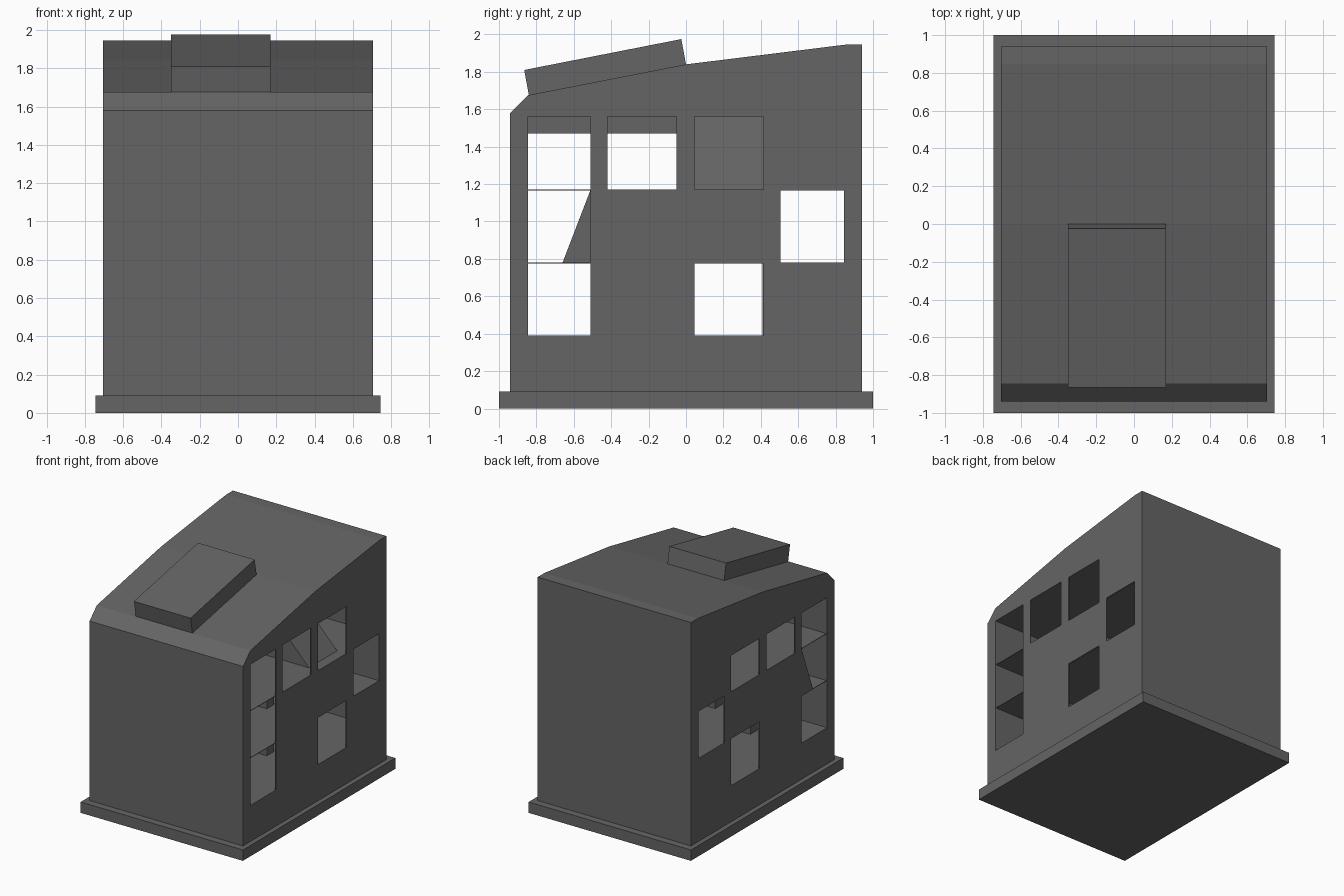
import bpy, bmesh

if "Cube" in bpy.data.objects:
    bpy.data.objects.remove(bpy.data.objects["Cube"])

grey = bpy.data.materials.new("dark_grey")
grey.diffuse_color = (0.13, 0.13, 0.13, 1)
grey.use_nodes = True
grey.node_tree.nodes["Principled BSDF"].inputs["Base Color"].default_value = grey.diffuse_color


def prism(name, profile, x0, x1):
    """Extrude a (y, z) profile along x."""
    bm = bmesh.new()
    face = bm.faces.new([bm.verts.new((x0, y, z)) for y, z in profile])
    ext = bmesh.ops.extrude_face_region(bm, geom=[face])
    moved = [v for v in ext["geom"] if isinstance(v, bmesh.types.BMVert)]
    bmesh.ops.translate(bm, verts=moved, vec=(x1 - x0, 0, 0))
    bmesh.ops.recalc_face_normals(bm, faces=bm.faces)
    mesh = bpy.data.meshes.new(name)
    bm.to_mesh(mesh)
    bm.free()
    mesh.materials.append(grey)
    obj = bpy.data.objects.new(name, mesh)
    bpy.context.collection.objects.link(obj)
    return obj


def rect(y0, y1, z0, z1):
    return [(y0, z0), (y1, z0), (y1, z1), (y0, z1)]


def cut(target, profile, x0, x1):
    """Subtract a prism from the target and discard the cutter."""
    cutter = prism("cutter", profile, x0, x1)
    mod = target.modifiers.new("cut", 'BOOLEAN')
    mod.operation, mod.solver, mod.object = 'DIFFERENCE', 'EXACT', cutter
    bpy.context.view_layer.update()
    graph = bpy.context.evaluated_depsgraph_get()
    result = bpy.data.meshes.new_from_object(target.evaluated_get(graph))
    target.modifiers.clear()
    target.data = result
    bpy.data.objects.remove(cutter)


# Plinth
prism("plinth", rect(-1, 1, 0, 0.09), -0.745, 0.745)

# Building body with sloping roof and chamfered front eave
body = prism("body", [(-0.94, 0.09), (0.94, 0.09), (0.94, 1.945), (0.85, 1.945),
                      (0, 1.84), (-0.845, 1.675), (-0.94, 1.58)], -0.705, 0.705)

# Hollow interior behind thin side walls
IN = 0.698
cut(body, rect(-0.845, 0.845, 0.39, 1.56), -IN, IN)

# Window openings: right wall, then left wall with lower heads
for x0, x1, top in ((0.65, 0.8, 1.56), (-0.8, -0.65, 1.47)):
    for hole in (rect(-0.42, -0.05, 1.17, top), rect(0.045, 0.415, 1.17, top),
                 rect(0.505, 0.845, 0.78, 1.17), rect(0.045, 0.415, 0.39, 0.78)):
        cut(body, hole, x0, x1)
cut(body, rect(-0.845, -0.51, 0.39, 1.56), 0.65, 0.8)
cut(body, [(-0.845, 0.39), (-0.51, 0.39), (-0.51, 0.78), (-0.66, 0.78),
           (-0.51, 1.17), (-0.51, 1.47), (-0.845, 1.47)], -0.8, -0.65)

# Thin floors
for i, z in enumerate((0.78, 1.17)):
    prism(f"floor_{i + 1}", rect(-0.845, 0.845, z - 0.004, z), -IN, IN)

# Inner piers on the two lower storeys
for i, y in enumerate((-0.51, -0.05, 0.41)):
    for j, z in enumerate((0.39, 0.78)):
        prism(f"pier_{i + 1}_{j + 1}", rect(y, y + 0.095, z, z + 0.386), -0.3, 0.3)

# Sloping block on the top storey
ramp = prism("ramp", rect(0.045, 0.415, 1.17, 1.56), -0.1, 0.62)
for v in ramp.data.vertices:
    if v.co.z > 1.4 and v.co.x > 0:
        v.co.x = 0.25

# Skylight box lying on the roof slope
prism("roof_box", [(-0.84, 1.675), (0, 1.84), (-0.025, 1.975), (-0.865, 1.81)], -0.35, 0.17)
